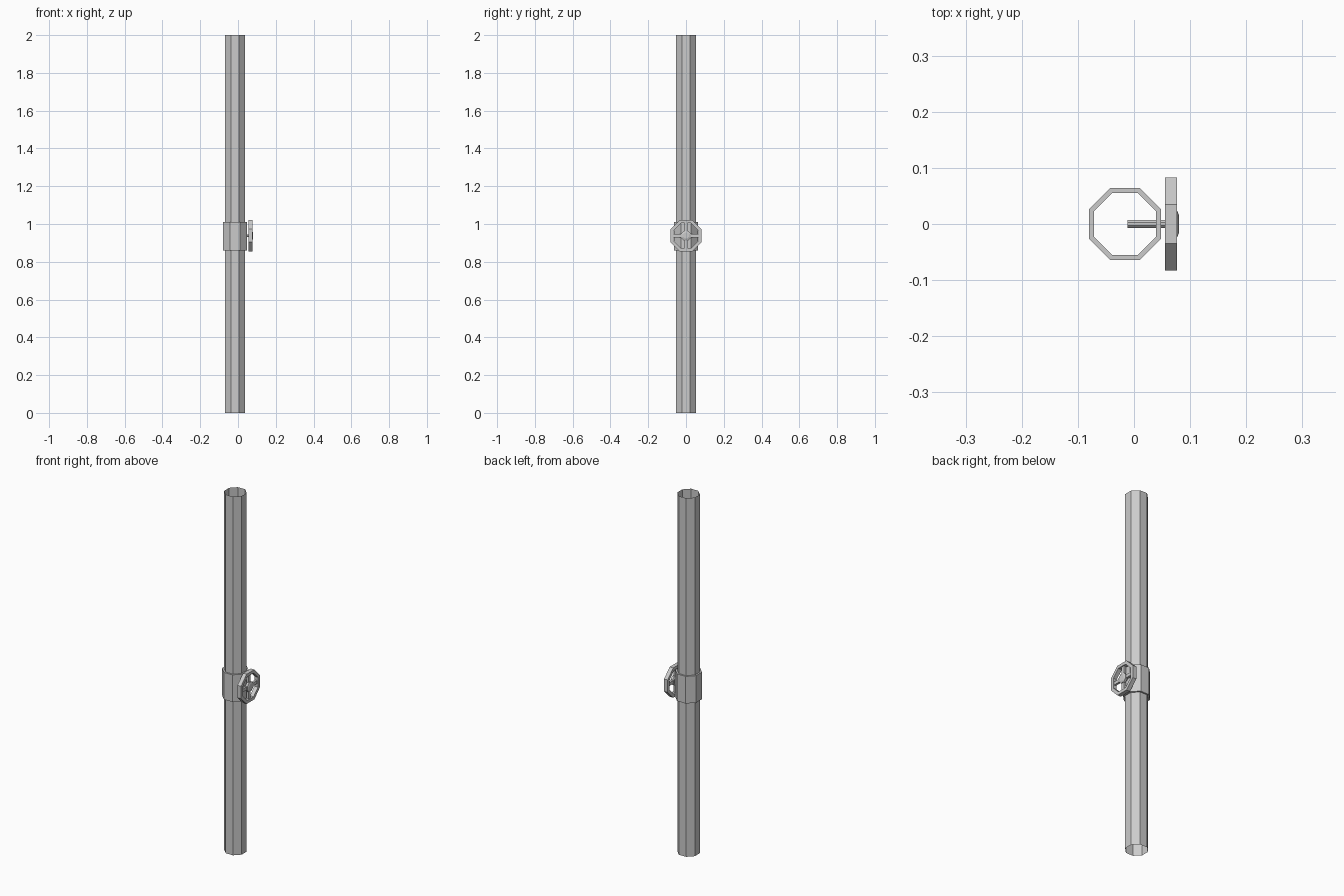
import bpy, bmesh
from math import pi, cos, sin
from mathutils import Matrix, Vector

if "Cube" in bpy.data.objects:
    bpy.data.objects.remove(bpy.data.objects["Cube"])

PIPE_X, WHEEL_Z = -0.016, 0.938
K = 1 / cos(pi / 8)  # octagon apothem to radius


def finish(name, bm, matrix=None):
    mesh = bpy.data.meshes.new(name)
    if matrix:
        bm.transform(matrix)
    bm.normal_update()
    bm.to_mesh(mesh)
    bm.free()
    ob = bpy.data.objects.new(name, mesh)
    bpy.context.collection.objects.link(ob)
    return ob


def lathe(name, profile, matrix, closed=False, sides=8):
    """Flat-sided lathe around z; profile is (apothem, height)."""
    bm = bmesh.new()
    k = 1 / cos(pi / sides)
    rings = [[bm.verts.new((a * k * cos((2 * i + 1) * pi / sides),
                            a * k * sin((2 * i + 1) * pi / sides), h))
              for i in range(sides)] for a, h in profile]
    pairs = list(zip(rings, rings[1:]))
    if closed:
        pairs.append((rings[-1], rings[0]))
    for r, s in pairs:
        for i in range(sides):
            j = (i + 1) % sides
            bm.faces.new((r[i], r[j], s[j], s[i]))
    if not closed and len(profile) > 2:
        bm.faces.new(rings[0][::-1])
        bm.faces.new(rings[-1])
    return finish(name, bm, matrix)


upright = Matrix.Translation((PIPE_X, 0, 0))
sideways = Matrix.Translation((0, 0, WHEEL_Z)) @ Matrix.Rotation(pi / 2, 4, 'Y')

# Open-ended pipe and its valve collar
lathe("pipe", [(0.054, 0), (0.054, 2)], upright)
lathe("collar", [(0.055, 0.86), (0.064, 0.86), (0.064, 1.011), (0.055, 1.011)],
      upright, closed=True)

# Stem reaching from inside the pipe to the wheel
lathe("valve_stem", [(0.007, -0.012), (0.007, 0.02), (0.007, 0.066)], sideways)

# Handwheel rim
lathe("wheel_rim", [(0.066, 0.055), (0.083, 0.055), (0.083, 0.077), (0.066, 0.077)],
      sideways, closed=True)

# Hub with a shallow dome
lathe("wheel_hub", [(0.02, 0.059), (0.026, 0.064), (0.026, 0.076), (0.016, 0.08)],
      sideways)

# Four spokes between hub and rim
for i in range(4):
    bm = bmesh.new()
    bmesh.ops.create_cube(bm, size=1, matrix=Matrix.Translation((0.066, 0.046, 0))
                          @ Matrix.Diagonal((0.012, 0.046, 0.018, 1)))
    finish(f"wheel_spoke_{i + 1}", bm, Matrix.Translation((0, 0, WHEEL_Z))
           @ Matrix.Rotation(i * pi / 2, 4, 'X'))
